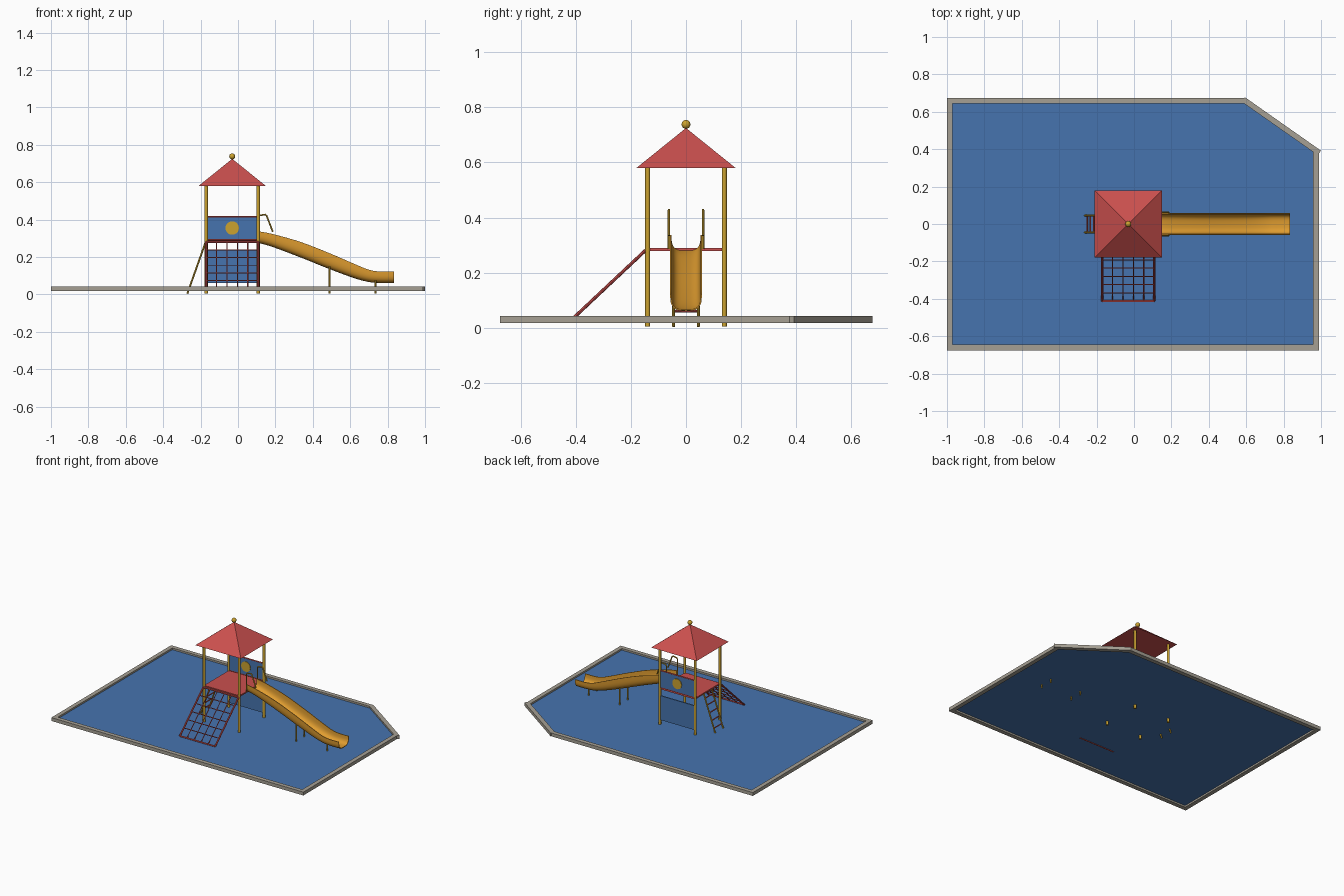
import bpy, bmesh, math
from mathutils import Vector

if "Cube" in bpy.data.objects:
    bpy.data.objects.remove(bpy.data.objects["Cube"])


def material(name, rgb):
    m = bpy.data.materials.new(name)
    lin = [((c / 255 + 0.055) / 1.055) ** 2.4 for c in rgb]
    m.diffuse_color = (*lin, 1)
    m.use_nodes = True
    m.node_tree.nodes["Principled BSDF"].inputs["Base Color"].default_value = m.diffuse_color
    return m


RED = material("red", (203, 80, 78))
BLUE = material("blue", (70, 116, 175))
GOLD = material("gold", (203, 162, 48))
ORANGE = material("orange", (224, 157, 48))
GREY = material("stone grey", (166, 160, 148))


def finish(ob, mat, smooth=False):
    ob.data.materials.clear()
    ob.data.materials.append(mat)
    if smooth:
        select(ob)
        bpy.ops.object.shade_smooth_by_angle(angle=math.radians(40))
    return ob


def select(ob):
    bpy.ops.object.select_all(action='DESELECT')
    ob.select_set(True)
    bpy.context.view_layer.objects.active = ob


def mesh_object(name, verts, faces, mat):
    me = bpy.data.meshes.new(name)
    me.from_pydata(verts, [], faces)
    ob = bpy.data.objects.new(name, me)
    bpy.context.collection.objects.link(ob)
    return finish(ob, mat)


def box(name, lo, hi, mat, turn=0):
    lo, hi = Vector(lo), Vector(hi)
    bpy.ops.mesh.primitive_cube_add(size=1, location=(lo + hi) / 2, rotation=(0, 0, turn))
    ob = bpy.context.object
    ob.name = name
    ob.scale = hi - lo
    return finish(ob, mat)


def tubes(name, paths, radius, mat, res=2):
    """One object made of round bars, each following a list of points."""
    cu = bpy.data.curves.new(name, 'CURVE')
    cu.dimensions = '3D'
    cu.bevel_depth, cu.bevel_resolution, cu.use_fill_caps = radius, res, True
    for path in paths:
        s = cu.splines.new('POLY')
        s.points.add(len(path) - 1)
        for p, co in zip(s.points, path):
            p.co = (*co, 1)
    ob = bpy.data.objects.new(name, cu)
    bpy.context.collection.objects.link(ob)
    select(ob)
    bpy.ops.object.convert(target='MESH')
    return finish(bpy.context.object, mat, True)


CX, P = -0.031, 0.139          # tower centre and post offset
X0, X1 = CX - P, CX + P

# safety ground with a cut corner
outline = [(-0.985, -0.66), (0.973, -0.66), (0.973, 0.392), (0.585, 0.66), (-0.985, 0.66)]
GZ = 0.03
mesh_object("safety_ground", [(x, y, GZ) for x, y in outline], [range(5)], BLUE)

# kerb beams
K0, K1 = 0.018, 0.042
box("kerb_front", (-1, -0.675, K0), (0.988, -0.645, K1), GREY)
box("kerb_back", (-1, 0.645, K0), (0.59, 0.675, K1), GREY)
box("kerb_left", (-1, -0.645, K0), (-0.97, 0.645, K1), GREY)
box("kerb_right", (0.958, -0.645, K0), (0.988, 0.385, K1), GREY)
a, b = Vector((0.585, 0.665)), Vector((0.991, 0.38))
mid, half = (a + b) / 2, (b - a).length / 2
box("kerb_corner", (mid.x - half, mid.y - 0.015, K0), (mid.x + half, mid.y + 0.015, K1),
    GREY, math.atan2(b.y - a.y, b.x - a.x))

# tower posts
tubes("tower_posts", [[(x, y, 0.004), (x, y, 0.585)] for x in (X0, X1) for y in (-P, P)],
      0.009, GOLD, 4)

# deck
box("deck", (X0, -P, 0.279), (X1, P, 0.289), RED)

# roof and finial
R = 0.18
mesh_object("roof",
            [(CX - R, -R, 0.58), (CX + R, -R, 0.58), (CX + R, R, 0.58), (CX - R, R, 0.58),
             (CX, 0, 0.725)],
            [(3, 2, 1, 0), (0, 1, 4), (1, 2, 4), (2, 3, 4), (3, 0, 4)], RED)
bpy.ops.mesh.primitive_uv_sphere_add(segments=20, ring_count=12, radius=0.016,
                                     location=(CX, 0, 0.738))
bpy.context.object.name = "roof_ball"
finish(bpy.context.object, GOLD, True)

# back panels with round disc and rails
box("upper_back_panel", (X0, P - 0.004, 0.295), (X1, P + 0.004, 0.412), BLUE)
box("lower_back_panel", (X0, P - 0.004, 0.062), (X1, P + 0.004, 0.235), BLUE)
tubes("panel_rails", [[(X0, P, z), (X1, P, z)] for z in (0.294, 0.413)], 0.005, RED)
bpy.ops.mesh.primitive_cylinder_add(vertices=28, radius=0.036, depth=0.016,
                                    location=(CX, P, 0.355), rotation=(math.pi / 2, 0, 0))
bpy.context.object.name = "panel_disc"
finish(bpy.context.object, GOLD, True)

# climbing net, sloping out to the front
top, foot = Vector((0, -0.148, 0.28)), Vector((0, -0.412, 0.032))


def net(x, t):
    p = top.lerp(foot, t)
    return (x, p.y, p.z)


tubes("net_frame", [[net(x, 0), net(x, 1)] for x in (X0, X1)]
      + [[net(X0, t), net(X1, t)] for t in (0, 1)], 0.006, RED)
tubes("net_ropes", [[net(X0 + 2 * P * i / 5, t) for t in (0, 1)] for i in range(1, 5)]
      + [[net(X0, i / 6), net(X1, i / 6)] for i in range(1, 6)], 0.003, RED, 1)

# ladder on the left
LT, LB = Vector((X0 - 0.002, 0, 0.283)), Vector((-0.271, 0, 0.004))


def ladder(y, t):
    p = LB.lerp(LT, t)
    return (p.x, y, p.z)


tubes("ladder_rails", [[ladder(y, 0), ladder(y, 1)] for y in (-0.045, 0.045)], 0.005, GOLD)
tubes("ladder_rungs", [[ladder(-0.045, t), ladder(0.045, t)]
                       for t in (0.2, 0.38, 0.56, 0.74, 0.9)], 0.004, RED)

# slide: rounded U section swept along (x, bottom z, wall height) stations
stations = [Vector(s) for s in (
    (0.11, 0.277, 0.060), (0.18, 0.258, 0.066), (0.33, 0.202, 0.080), (0.49, 0.138, 0.082),
    (0.62, 0.090, 0.074), (0.70, 0.069, 0.063), (0.76, 0.064, 0.058), (0.835, 0.064, 0.058))]
path = []
for i in range(len(stations) - 1):
    p1, p2 = stations[i], stations[i + 1]
    p0, p3 = stations[max(i - 1, 0)], stations[min(i + 2, len(stations) - 1)]
    for k in range(5):
        t = k / 5
        path.append(0.5 * (2 * p1 + (p2 - p0) * t + (2 * p0 - 5 * p1 + 4 * p2 - p3) * t * t
                           + (3 * p1 - p0 - 3 * p2 + p3) * t ** 3))
path.append(stations[-1])
N, E = 20, 2 / 3.2
verts, faces = [], []
for x, z, h in path:
    for j in range(N + 1):
        ang = math.pi * j / N
        c, s = math.cos(ang), max(math.sin(ang), 0)
        verts.append((x, -math.copysign(0.055 * abs(c) ** E, c), z + h * (1 - s ** E)))
for i in range(len(path) - 1):
    for j in range(N):
        q = i * (N + 1) + j
        faces.append((q, q + N + 1, q + N + 2, q + 1))
slide = mesh_object("slide", verts, faces, ORANGE)
select(slide)
mod = slide.modifiers.new("thickness", 'SOLIDIFY')
mod.thickness, mod.offset = 0.005, 0
bpy.ops.object.modifier_apply(modifier=mod.name)
finish(slide, ORANGE, True)

# slide legs and hand grips
tubes("slide_legs", [[(x, y, 0.004), (x, y, z)] for x, z in ((0.49, 0.148), (0.735, 0.074))
                     for y in (-0.045, 0.045)], 0.005, GOLD)
tubes("slide_grips", [[(X1 + 0.002, y, 0.285), (X1 + 0.002, y, 0.415), (0.118, y, 0.423),
                       (0.145, y, 0.427), (0.153, y, 0.421), (0.186, y, 0.335)]
                      for y in (-0.062, 0.062)], 0.0045, GOLD)
